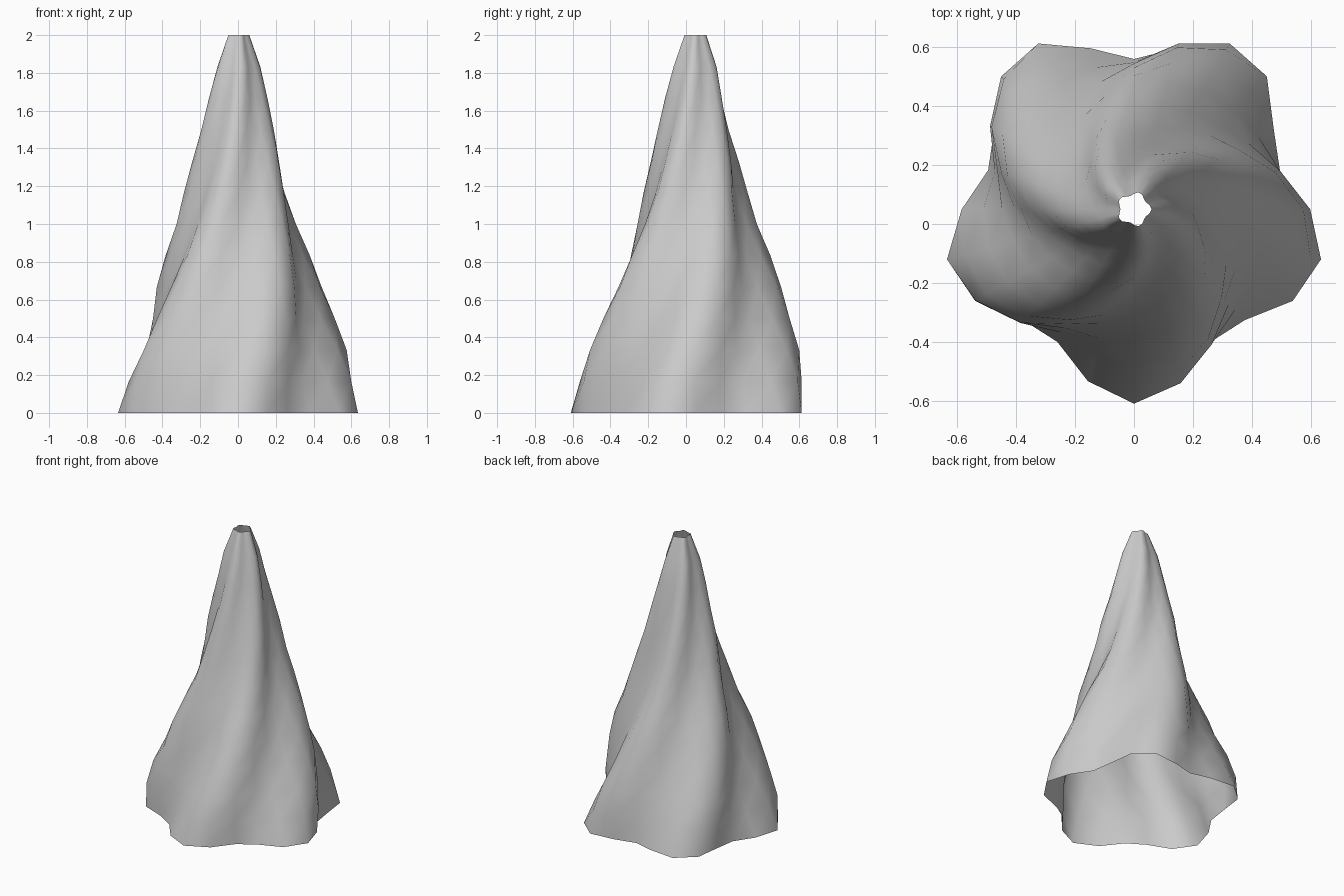
import bpy, bmesh
from math import radians, cos, sin

cube = bpy.data.objects.get("Cube")
if cube:
    bpy.data.objects.remove(cube, do_unlink=True)

# Plain grey cloth
grey = bpy.data.materials.new("light_grey")
grey.use_nodes = True
colour = (0.6, 0.6, 0.6, 1)
grey.diffuse_color = colour
grey.node_tree.nodes["Principled BSDF"].inputs["Base Color"].default_value = colour

# Mean radius of each ring, evenly spaced from hem to tip
RADII = [.585, .555, .512, .458, .408, .352, .298, .254, .217, .178, .143, .107, .053]
HEIGHT, SEGMENTS, LOBES = 2.0, 24, 5
TWIST, DEPTH, CENTRE_Y = 90, 0.128, 0.05

# Fluted cone, its five folds spiralling up a quarter turn, open at both ends
bm = bmesh.new()
rings = []
for i, radius in enumerate(RADII):
    t = i / (len(RADII) - 1)
    ring = []
    for s in range(SEGMENTS):
        a = radians(s * 360 / SEGMENTS)
        r = radius * (1 + DEPTH * cos(LOBES * (a + radians(90 - TWIST * t))))
        ring.append(bm.verts.new((r * cos(a), CENTRE_Y + r * sin(a), HEIGHT * t)))
    rings.append(ring)
for low, high in zip(rings, rings[1:]):
    for s in range(SEGMENTS):
        n = (s + 1) % SEGMENTS
        bm.faces.new((low[s], low[n], high[n], high[s])).smooth = True

mesh = bpy.data.meshes.new("fluted_cone")
bm.to_mesh(mesh)
bm.free()
mesh.materials.append(grey)
cone = bpy.data.objects.new("fluted_cone", mesh)
bpy.context.collection.objects.link(cone)
